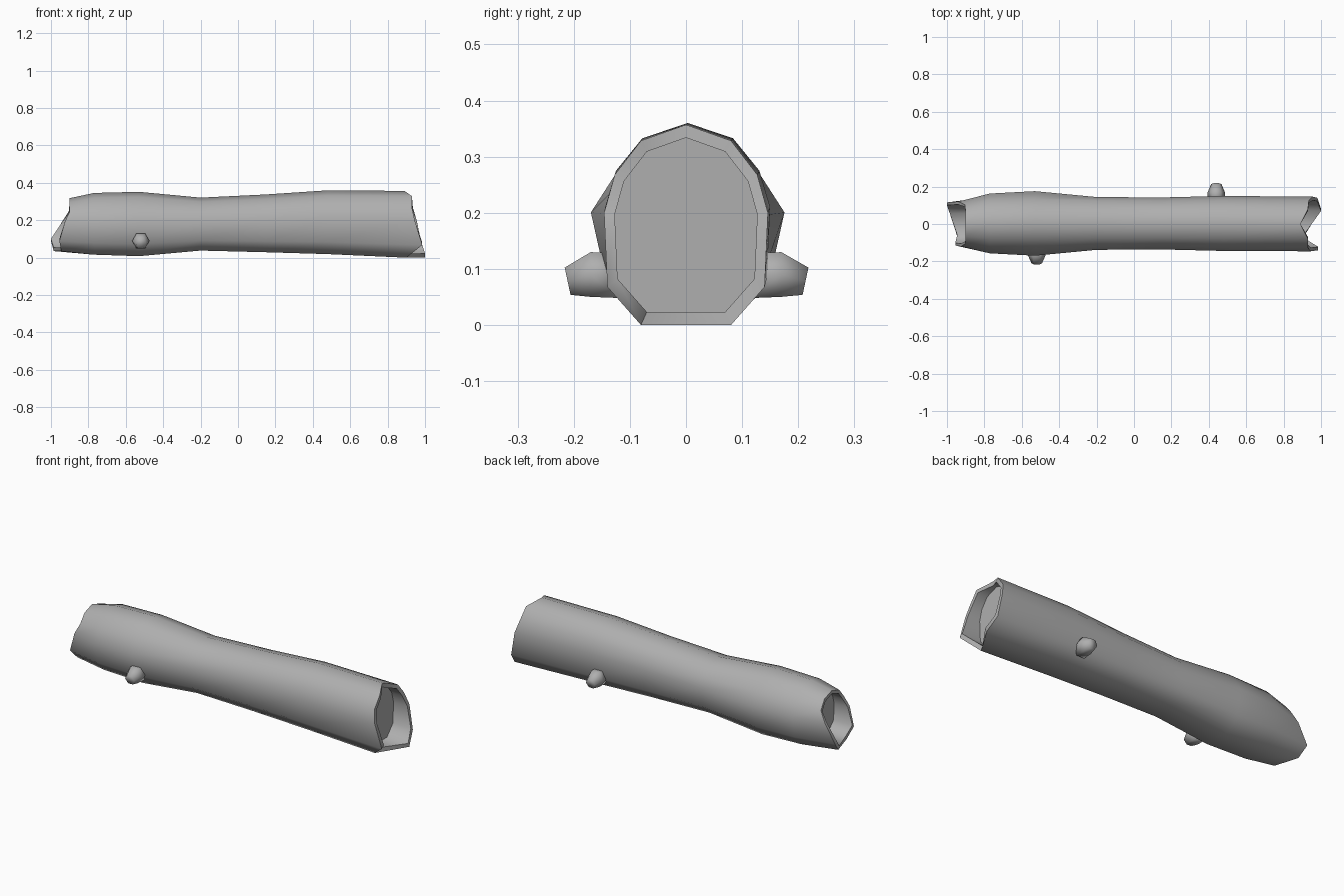
import bpy, bmesh, math

if "Cube" in bpy.data.objects:
    bpy.data.objects.remove(bpy.data.objects["Cube"])

# Right half of the log section: (fraction of half width, fraction of height)
HALF = [(0, 1), (.55, .92), (.87, .75), (1, .56), (.96, .19), (.55, 0)]
SECTION = HALF + [(-u, v) for u, v in reversed(HALF[1:])]
N = len(SECTION)

# Ragged end outlines: x of each section point, starting at the top
LEFT = [-.90, -.90, -.905, -.94, -1.0, -.985, -.945, -.955, -.925, -.90, -.90]
RIGHT = [.89, .93, .935, .955, .98, 1.0, .90, .985, .945, .93, .93]

# Weathered wood grey
grey = bpy.data.materials.new("weathered_grey")
grey.diffuse_color = (.43, .43, .43, 1)
grey.use_nodes = True
grey.node_tree.nodes["Principled BSDF"].inputs["Base Color"].default_value = grey.diffuse_color


def ring(bm, xs, half_w, z0, z1, cy=0.0, s=1.0, bulge=1.0):
    zc = (z0 + z1) / 2
    return [bm.verts.new((x, cy + u * half_w * s * (bulge if abs(u) == 1 else 1),
                          zc + (z0 + v * (z1 - z0) - zc) * s))
            for x, (u, v) in zip(xs, SECTION)]


def bridge(bm, rings):
    for a, b in zip(rings, rings[1:]):
        n = len(a)
        for i in range(n):
            j = (i + 1) % n
            bm.faces.new((a[i], a[j], b[j], b[i]))


def finish(bm, name, angle):
    bmesh.ops.recalc_face_normals(bm, faces=bm.faces)
    mesh = bpy.data.meshes.new(name)
    bm.to_mesh(mesh)
    bm.free()
    mesh.materials.append(grey)
    ob = bpy.data.objects.new(name, mesh)
    bpy.context.collection.objects.link(ob)
    bpy.ops.object.select_all(action='DESELECT')
    bpy.context.view_layer.objects.active = ob
    ob.select_set(True)
    bpy.ops.object.shade_smooth_by_angle(angle=math.radians(angle))
    return ob


# Log trunk: bark, rims and shallow hollows at both ends
bm = bmesh.new()
L_DIM, R_DIM = (.12, .035, .318), (.146, 0, .357)
WALL = .87
rings = [
    ring(bm, [-.84] * N, *L_DIM, s=WALL),
    ring(bm, LEFT, *L_DIM, s=WALL),
    ring(bm, LEFT, *L_DIM),
]
for x, w, z0, z1, bulge in [(-.77, .148, .016, .346, 1.08), (-.53, .150, .008, .352, 1.15),
                            (-.2, .141, .038, .321, 1), (.15, .139, .029, .338, 1),
                            (.48, .147, .019, .360, 1)]:
    rings.append(ring(bm, [x] * N, w, z0, z1, cy=.003, bulge=bulge))
rings += [
    ring(bm, RIGHT, *R_DIM),
    ring(bm, RIGHT, *R_DIM, s=WALL),
    ring(bm, [.87] * N, *R_DIM, s=WALL),
]
bridge(bm, rings)
bm.faces.new(rings[0])
bm.faces.new(rings[-1])
finish(bm, "log_trunk", 62)


# Broken branch stubs: tapered hexagons with a blunt, rounded, slanted tip
def stub(name, x, side, tip):
    bm = bmesh.new()
    rs = []
    for y, z, r, slant in [(.12, .088, .046, 0), (.17, .09, .046, 0), (tip - .006, .078, .028, .006)]:
        rs.append([bm.verts.new((x + r * math.cos(k * math.pi / 3),
                                 side * (y + slant * math.sin(k * math.pi / 3)),
                                 z + r * math.sin(k * math.pi / 3))) for k in range(6)])
    bridge(bm, rs)
    bm.faces.new(rs[0])
    bm.faces.new(rs[-1])
    finish(bm, name, 100)


stub("front_branch_stub", -.52, -1, .217)
stub("back_branch_stub", .44, 1, .219)
